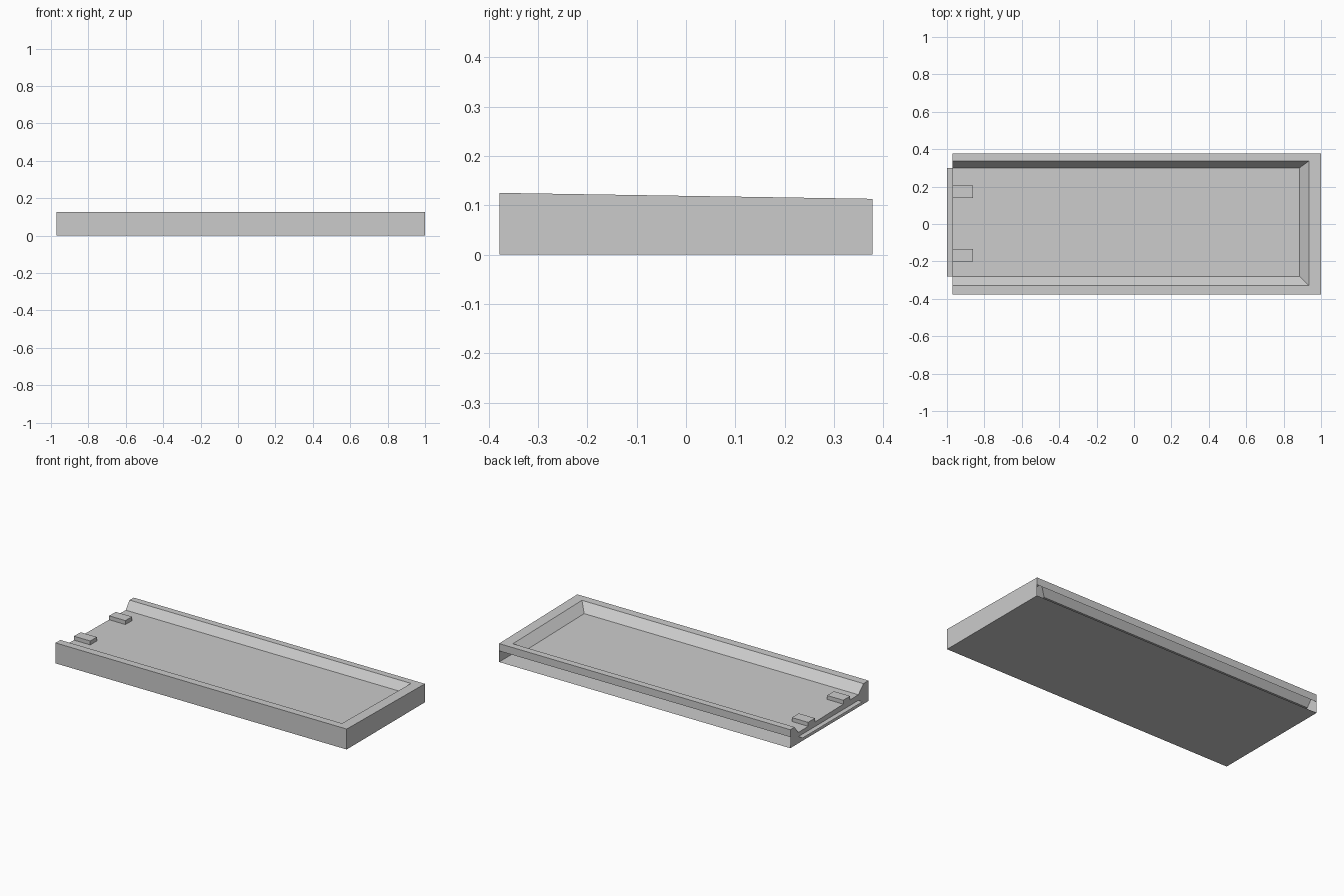
import bpy
import bmesh

cube = bpy.data.objects.get("Cube")
if cube:
    bpy.data.objects.remove(cube)

grey = bpy.data.materials.new("plain grey")
grey.use_nodes = True
grey.diffuse_color = (0.6, 0.6, 0.6, 1)
grey.node_tree.nodes["Principled BSDF"].inputs["Base Color"].default_value = (0.6, 0.6, 0.6, 1)

END = -0.97      # open end of the tray
DEPTH = 0.048    # recess depth


def rim(y):
    """Height of the rim, which slopes down towards the back."""
    return 0.119 - 0.0159 * y


def add_object(name, bm):
    mesh = bpy.data.meshes.new(name)
    bm.to_mesh(mesh)
    bm.free()
    mesh.materials.append(grey)
    obj = bpy.data.objects.new(name, mesh)
    bpy.context.collection.objects.link(obj)
    return obj


# Hollow tray: a cross-section (y, z, far x) swept from the open end
profile = [
    (-0.378, 0, 1), (-0.378, rim(-0.378), 1),
    (-0.33, rim(-0.33), 0.935), (-0.28, rim(-0.28) - DEPTH, 0.885),
    (0.30, rim(0.30) - DEPTH, 0.885), (0.337, rim(0.337), 0.935),
    (0.378, rim(0.378), 1), (0.378, 0.068, 1), (0.378, 0, 1),
]
bm = bmesh.new()
near = [bm.verts.new((END, y, z)) for y, z, x in profile]
far = [bm.verts.new((x, y, z)) for y, z, x in profile]
count = len(profile)
strips = []
for i in range(count):
    j = (i + 1) % count
    strips.append(bm.faces.new((near[i], near[j], far[j], far[i])))
bm.faces.new(near)
for ring in ((0, 1, 6, 7, 8), (1, 2, 5, 6), (2, 3, 4, 5)):
    bm.faces.new([far[i] for i in ring])
bmesh.ops.recalc_face_normals(bm, faces=bm.faces)
# The lower part of the back is open
bmesh.ops.delete(bm, geom=[strips[7]], context='FACES_ONLY')
add_object("tray_shell", bm)

# Thin lip sticking out of the open end
bm = bmesh.new()
bm.faces.new([bm.verts.new((x, y, 0.041)) for x, y in
              ((-1, -0.28), (END, -0.28), (END, 0.30), (-1, 0.30))])
add_object("end_lip", bm)

# Two raised clips on the floor at the open end
for name, y0, y1 in (("front_clip", -0.20, -0.135), ("back_clip", 0.14, 0.205)):
    bm = bmesh.new()
    bmesh.ops.create_cube(bm, size=1)
    for v in bm.verts:
        y = y1 if v.co.y > 0 else y0
        lift = 0.024 if v.co.z > 0 else 0
        v.co = (-0.86 if v.co.x > 0 else END, y, rim(y) - DEPTH + lift)
    add_object(name, bm)
